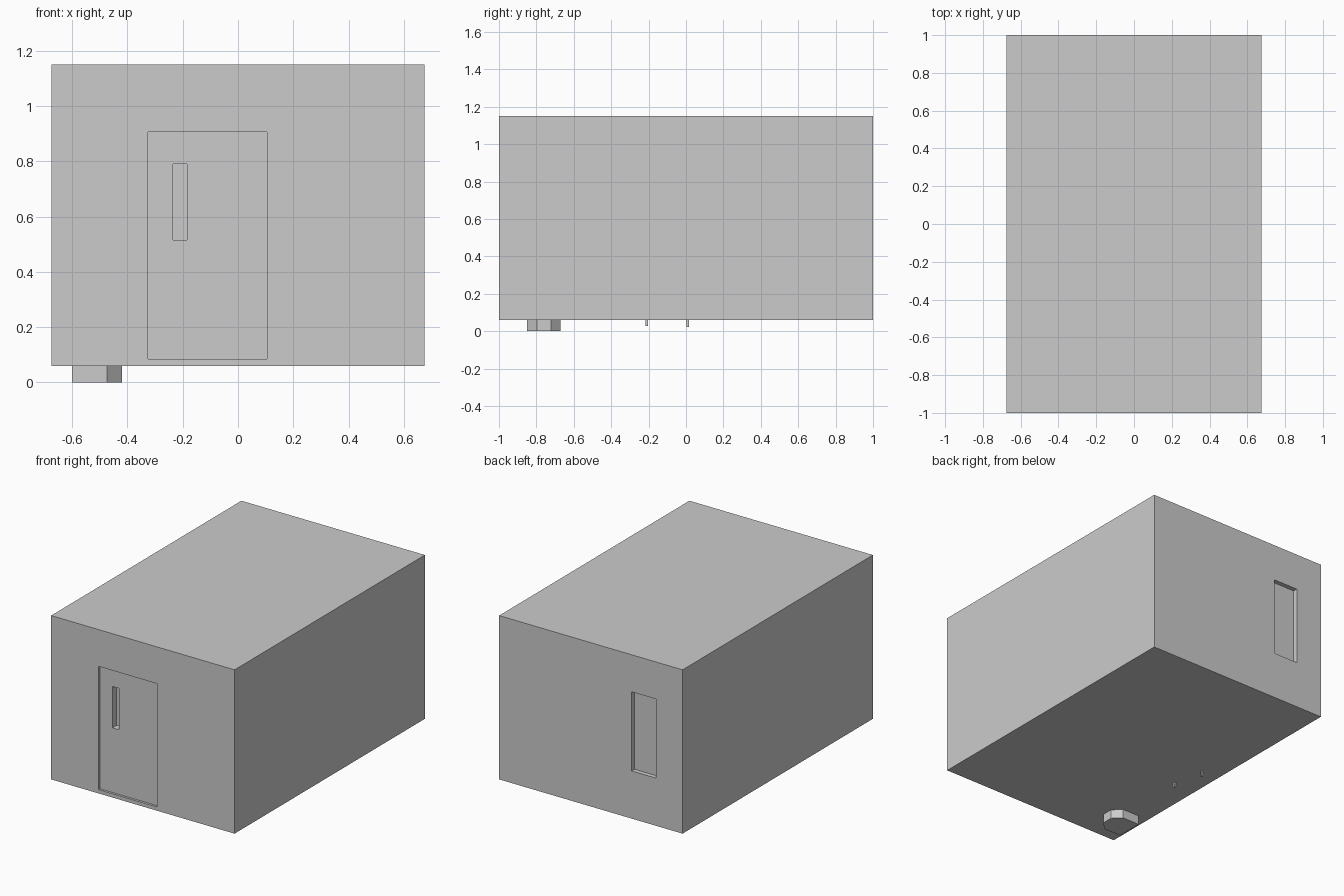
import bpy, bmesh

if "Cube" in bpy.data.objects:
    bpy.data.objects.remove(bpy.data.objects["Cube"])


def prism(name, outline, z0, z1):
    """Solid with a flat outline in x/y, extruded from z0 to z1."""
    bm = bmesh.new()
    face = bm.faces.new([bm.verts.new((x, y, z0)) for x, y in outline])
    top = bmesh.ops.extrude_face_region(bm, geom=[face])
    verts = [g for g in top["geom"] if isinstance(g, bmesh.types.BMVert)]
    bmesh.ops.translate(bm, verts=verts, vec=(0, 0, z1 - z0))
    bmesh.ops.recalc_face_normals(bm, faces=bm.faces)
    mesh = bpy.data.meshes.new(name)
    bm.to_mesh(mesh)
    bm.free()
    obj = bpy.data.objects.new(name, mesh)
    bpy.context.collection.objects.link(obj)
    return obj


def box(name, x0, x1, y0, y1, z0, z1):
    return prism(name, [(x0, y0), (x1, y0), (x1, y1), (x0, y1)], z0, z1)


def carve(target, name, *bounds):
    """Cut a rectangular recess into the target."""
    cutter = box(name, *bounds)
    cutter.hide_render = True
    cutter.hide_set(True)
    mod = target.modifiers.new(name, "BOOLEAN")
    mod.operation = "DIFFERENCE"
    mod.solver = "EXACT"
    mod.object = cutter
    bpy.context.view_layer.objects.active = target
    bpy.ops.object.modifier_apply(modifier=mod.name)
    bpy.data.objects.remove(cutter)


# Room shell with its door, door slot and rear window recesses
room = box("room_shell", -0.675, 0.675, -1, 1, 0.06, 1.15)
carve(room, "door_recess", -0.325, 0.105, -1.1, -0.985, 0.085, 0.905)
carve(room, "door_window_recess", -0.235, -0.185, -1.1, -0.94, 0.515, 0.79)
carve(room, "rear_window_recess", -0.48, -0.30, 0.97, 1.1, 0.377, 0.903)

# Fixture foot under the floor: square at the wall side, chamfered at the other
prism("fixture_foot", [(-0.60, -0.85), (-0.473, -0.85), (-0.42, -0.797),
                       (-0.42, -0.723), (-0.473, -0.67), (-0.60, -0.67)], 0, 0.06)

# Two small pins below the floor
for name, x, y, z in (("front_pin", -0.504, -0.21, 0.028),
                      ("rear_pin", -0.54, 0.01, 0.022)):
    box(name, x - 0.006, x + 0.006, y - 0.006, y + 0.006, z, 0.06)
